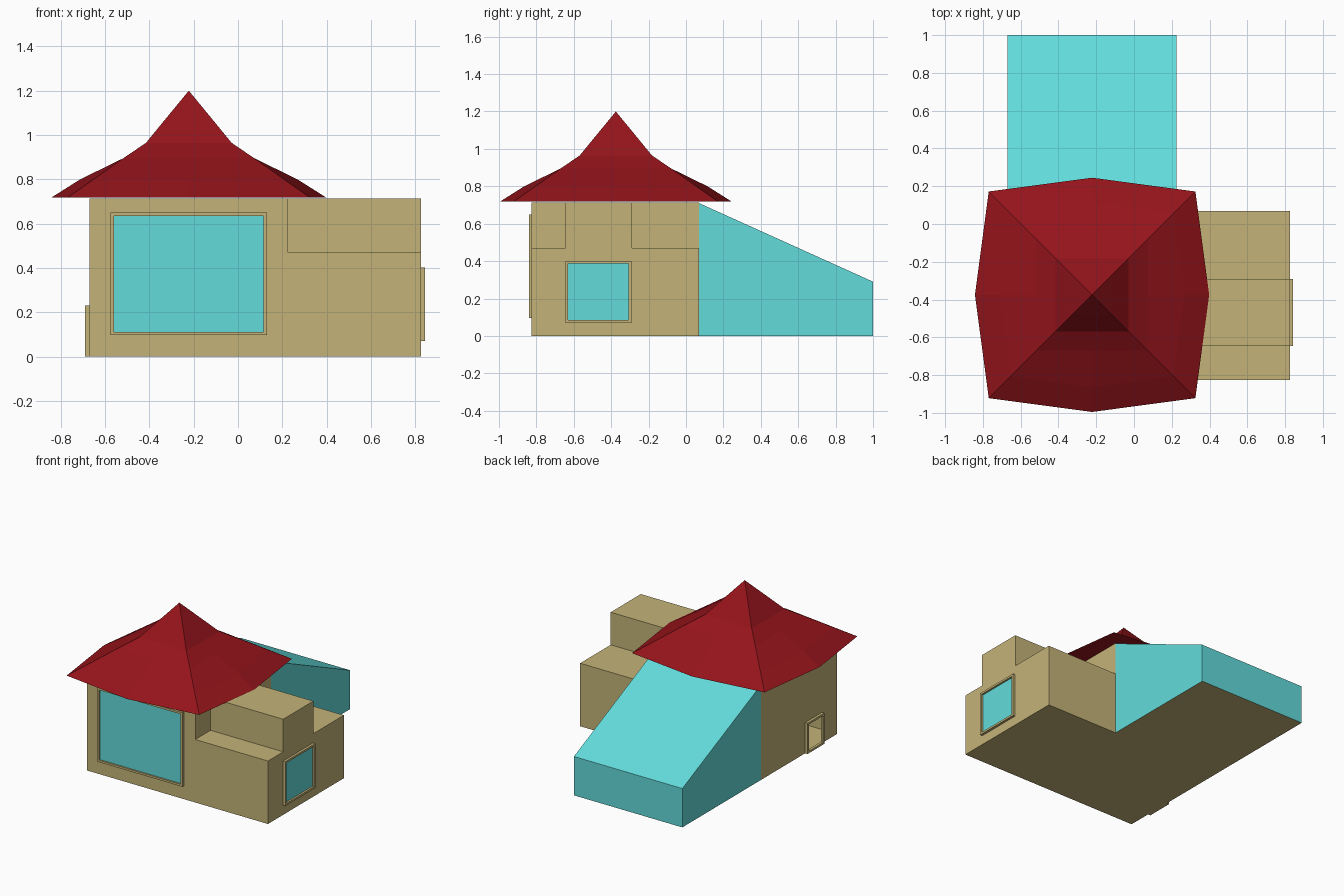
import bpy, bmesh

if "Cube" in bpy.data.objects:
    bpy.data.objects.remove(bpy.data.objects["Cube"])


def material(name, rgb):
    m = bpy.data.materials.new(name)
    m.diffuse_color = (*rgb, 1)
    m.use_nodes = True
    m.node_tree.nodes["Principled BSDF"].inputs["Base Color"].default_value = m.diffuse_color
    return m


SAND = material("sand", (0.55, 0.45, 0.185))
GLASS = material("aqua_glass", (0.125, 0.71, 0.71))
RED = material("roof_red", (0.30, 0.007, 0.011))

# Maps from (u, v, depth) to world space
XZ = lambda u, v, d: (u, d, v)
YZ = lambda u, v, d: (d, u, v)


def finish(name, bm, *mats):
    bmesh.ops.recalc_face_normals(bm, faces=bm.faces[:])
    me = bpy.data.meshes.new(name)
    bm.to_mesh(me)
    bm.free()
    for m in mats:
        me.materials.append(m)
    ob = bpy.data.objects.new(name, me)
    bpy.context.collection.objects.link(ob)
    return ob


def skin(bm, rings):
    """Quads between successive closed rings of points; returns the vertex rings."""
    vr = [[bm.verts.new(p) for p in r] for r in rings]
    n = len(vr[0])
    for a, b in zip(vr, vr[1:]):
        for i in range(n):
            j = (i + 1) % n
            bm.faces.new((a[i], a[j], b[j], b[i]))
    return vr


def prism(profile, to3d, d0, d1):
    bm = bmesh.new()
    vr = skin(bm, [[to3d(u, v, d) for u, v in profile] for d in (d0, d1)])
    for r in vr:
        bm.faces.new(r)
    return bm


def rect(u0, u1, v0, v1, t=0):
    return [(u0 + t, v0 + t), (u1 - t, v0 + t), (u1 - t, v1 - t), (u0 + t, v1 - t)]


def frame(name, bounds, to3d, wall, outer, t):
    """Rectangular border standing out from a wall."""
    bm = bmesh.new()
    big, small = rect(*bounds), rect(*bounds, t)
    skin(bm, [[to3d(u, v, d) for u, v in r] for r, d in
              ((big, wall), (big, outer), (small, outer), (small, wall))])
    finish(name, bm, SAND)


def pane(name, bounds, to3d, d, t):
    bm = bmesh.new()
    bm.faces.new([bm.verts.new(to3d(u, v, d)) for u, v in rect(*bounds, t)])
    ob = finish(name, bm, GLASS)


# House body: tall main block with lower wing, hollow, doorway in the left wall
bm = prism([(-.67, 0), (.825, 0), (.825, .47), (.225, .47), (.225, .713), (-.67, .713)],
           XZ, -.825, .07)
left = [f for f in bm.faces if f.calc_center_median().x < -.66]
bmesh.ops.delete(bm, geom=left, context='FACES')
bm.faces.new([bm.verts.new((-.67, y, z)) for y, z in
              ((-.825, 0), (-.632, 0), (-.632, .215), (-.462, .215),
               (-.462, 0), (.07, 0), (.07, .713), (-.825, .713))])
bmesh.ops.remove_doubles(bm, verts=bm.verts[:], dist=1e-4)
finish("house_body", bm, SAND)

# Raised block on the wing
finish("raised_block", prism(rect(.225, .825, .47, .713), XZ, -.645, -.29), SAND)

# Sloping glass lean-to at the back, with a sand-coloured floor
bm = prism([(.07, 0), (1, 0), (1, .29), (.07, .71)], YZ, -.67, .225)
for f in bm.faces:
    if f.calc_center_median().z < .01:
        f.material_index = 1
finish("lean_to", bm, GLASS, SAND)

# Windows and door frame
front, side = (-.575, .13, .097, .65), (-.645, -.292, .07, .402)
frame("front_window_frame", front, XZ, -.825, -.84, .015)
pane("front_window_glass", front, XZ, -.829, .015)
frame("side_window_frame", side, YZ, .825, .843, .015)
pane("side_window_glass", side, YZ, .829, .015)
frame("door_frame", (-.647, -.447, 0, .23), YZ, -.67, -.69, .015)

# Roof: flared pyramid; each ring is (height, corner offset, mid-side offset)
bm = bmesh.new()
cx, cy = -.222, -.375
rings = []
for z, c, m in ((.718, .547, .62), (.80, .43, .49), (.895, .296, .296),
                (.965, .193, .193), (1.075, .103, .103)):
    rings.append([(cx + x, cy + y, z) for x, y in
                  ((c, c), (0, m), (-c, c), (-m, 0), (-c, -c), (0, -m), (c, -c), (m, 0))])
vr = skin(bm, rings)
tip = bm.verts.new((cx, cy, 1.2))
for i in range(8):
    bm.faces.new((vr[-1][i], vr[-1][(i + 1) % 8], tip))
bm.faces.new(vr[0])
finish("roof", bm, RED)
